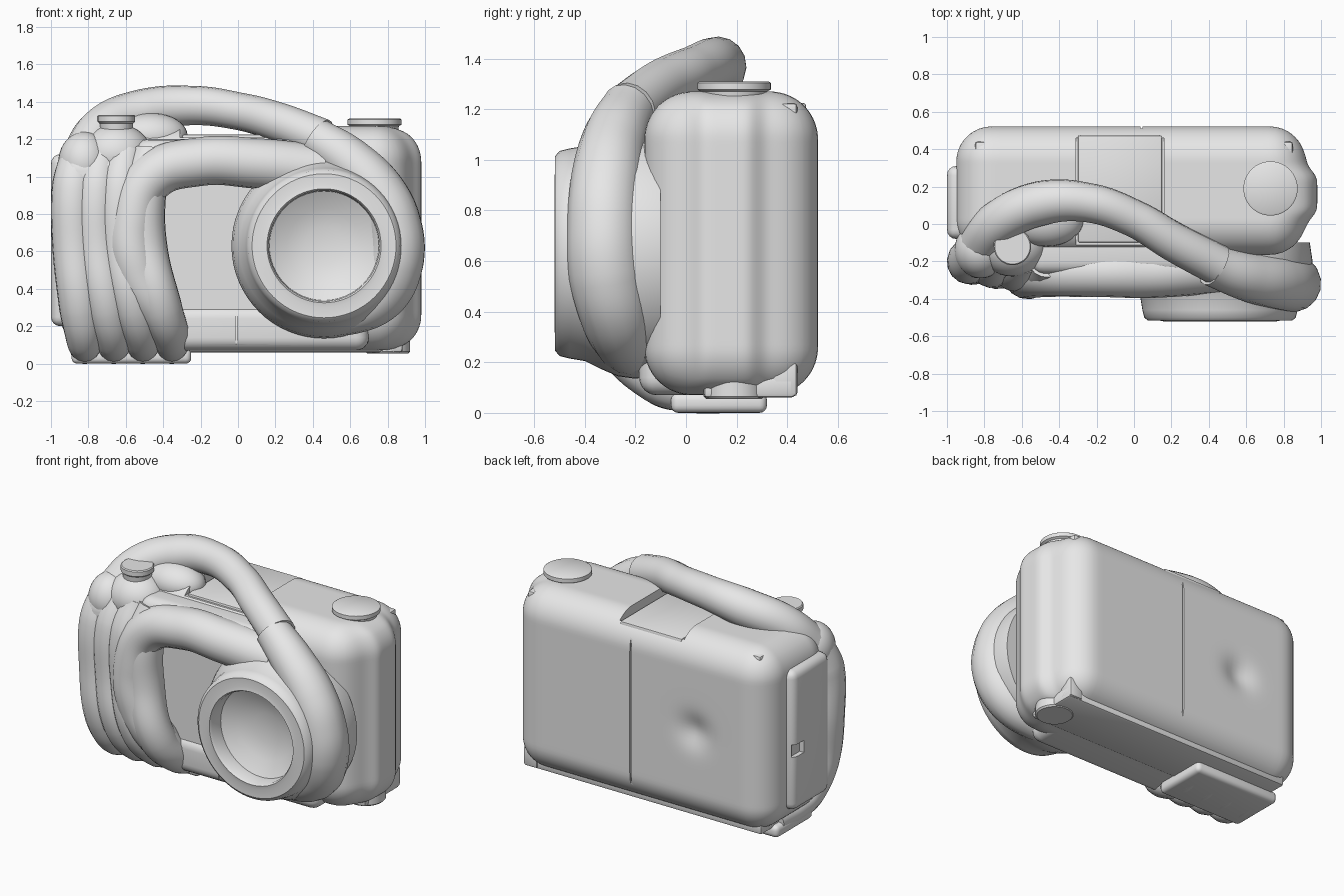
import bpy, bmesh, math
from mathutils import Vector, Matrix

old = bpy.data.objects.get("Cube")
if old:
    bpy.data.objects.remove(old, do_unlink=True)

grey = bpy.data.materials.new("light_grey")
grey.use_nodes = True
grey.diffuse_color = (0.8, 0.8, 0.8, 1)
for n in grey.node_tree.nodes:
    if n.type == 'BSDF_PRINCIPLED':
        n.inputs["Base Color"].default_value = (0.8, 0.8, 0.8, 1)


def activate(ob):
    for o in bpy.context.selected_objects:
        o.select_set(False)
    ob.select_set(True)
    bpy.context.view_layer.objects.active = ob


def finish(ob):
    activate(ob)
    bpy.ops.object.shade_smooth_by_angle(angle=math.radians(40))
    return ob


def from_bmesh(name, bm):
    bmesh.ops.recalc_face_normals(bm, faces=bm.faces)
    me = bpy.data.meshes.new(name)
    bm.to_mesh(me)
    bm.free()
    me.materials.append(grey)
    ob = bpy.data.objects.new(name, me)
    bpy.context.collection.objects.link(ob)
    return finish(ob)


def box(name, xs, ys, zs, bevel=0.0, segments=4):
    """Box given by its ranges, with rounded edges."""
    bm = bmesh.new()
    lo, hi = Vector((xs[0], ys[0], zs[0])), Vector((xs[1], ys[1], zs[1]))
    bmesh.ops.create_cube(bm, size=1)
    for v in bm.verts:
        v.co = (lo + hi) / 2 + v.co * (hi - lo)
    if bevel:
        bmesh.ops.bevel(bm, geom=bm.edges[:], offset=bevel, segments=segments,
                        profile=0.5, affect='EDGES')
    return from_bmesh(name, bm)


def soft_box(name, lo, hi, radius, cuts, shape):
    """Finely divided rounded box whose points are then moved by a rule."""
    lo, hi = Vector(lo), Vector(hi)
    bm = bmesh.new()
    bmesh.ops.create_cube(bm, size=1)
    bmesh.ops.subdivide_edges(bm, edges=bm.edges[:], cuts=cuts, use_grid_fill=True)
    for v in bm.verts:
        p = (lo + hi) / 2 + v.co * (hi - lo)
        core = Vector([min(max(c, a + radius), b - radius) for c, a, b in zip(p, lo, hi)])
        v.co = shape(core + (p - core).normalized() * radius)
    return from_bmesh(name, bm)


def blob(name, center, size):
    bm = bmesh.new()
    bmesh.ops.create_uvsphere(bm, u_segments=32, v_segments=20, radius=1)
    for v in bm.verts:
        v.co = Vector(center) + v.co * Vector(size)
    return from_bmesh(name, bm)


def lathe(name, profile, center, tilt=0):
    """Revolve (radius, height) points around z, then tilt about x."""
    bm = bmesh.new()
    vs = [bm.verts.new((r, 0, h)) for r, h in profile]
    es = [bm.edges.new(p) for p in zip(vs, vs[1:])]
    bmesh.ops.spin(bm, geom=vs + es, cent=(0, 0, 0), axis=(0, 0, 1),
                   angle=math.tau, steps=64, use_duplicate=False)
    bmesh.ops.remove_doubles(bm, verts=bm.verts, dist=0.0005)
    bm.transform(Matrix.Translation(center) @ Matrix.Rotation(math.radians(tilt), 4, 'X'))
    return from_bmesh(name, bm)


def tube(name, points):
    """Smooth tube through (x, y, z, radius) points."""
    cu = bpy.data.curves.new(name, 'CURVE')
    cu.dimensions = '3D'
    cu.bevel_depth = 1
    cu.bevel_resolution = 6
    cu.resolution_u = 10
    cu.use_fill_caps = True
    sp = cu.splines.new('BEZIER')
    sp.bezier_points.add(len(points) - 1)
    for bp, (x, y, z, r) in zip(sp.bezier_points, points):
        bp.co = (x, y, z)
        bp.radius = r
        bp.handle_left_type = bp.handle_right_type = 'AUTO'
    cu.materials.append(grey)
    ob = bpy.data.objects.new(name, cu)
    bpy.context.collection.objects.link(ob)
    activate(ob)
    bpy.ops.object.convert(target='MESH')
    return finish(bpy.context.view_layer.objects.active)


def cut(ob, cutter):
    m = ob.modifiers.new("cut", 'BOOLEAN')
    m.operation = 'DIFFERENCE'
    m.solver = 'EXACT'
    m.object = cutter
    activate(ob)
    bpy.ops.object.modifier_apply(modifier=m.name)
    bpy.data.objects.remove(cutter, do_unlink=True)
    finish(ob)


def body_shape(p):
    """Soft ridge down one end and a shallow dent in the back."""
    if p.x > 0.6:
        p.x += 0.065 / (1 + ((p.y - 0.16) / 0.13) ** 6) * min(1, (p.x - 0.6) / 0.25)
    if p.y > 0.45:
        d = math.hypot(p.x + 0.42, p.z - 0.66)
        p.y -= 0.04 * math.exp(-(d / 0.1) ** 2)
    return p


# Body with back seam and accessory recess
body = soft_box("body", (-0.95, -0.165, 0.07), (0.915, 0.522, 1.27), 0.19, 47, body_shape)
cut(body, box("seam_cutter", (0.035, 0.045), (0.51, 0.6), (0, 1.4)))
cut(body, box("recess_cutter", (-0.31, 0.16), (-0.3, 0.46), (1.21, 1.4)))
box("accessory_plate", (-0.3, 0.15), (-0.1, 0.475), (1.12, 1.225), 0.012, 2)

# Side door with a notch
door = box("side_door", (-1.0, -0.8), (-0.08, 0.31), (0.2, 1.12), 0.05)
cut(door, box("notch_cutter", (-1.1, -0.97), (0.2, 0.3), (0.56, 0.64)))

# Base
box("base_plate", (-0.85, 0.88), (0.07, 0.43), (0.06, 0.14), 0.015, 2)
sill = box("front_sill", (-0.42, 0.7), (-0.185, 0.2), (0.07, 0.31), 0.07, 6)
cut(sill, box("sill_seam_cutter", (-0.014, -0.006), (-0.3, -0.175), (0, 0.4)))
lathe("base_knob", [(0, 0), (0.11, 0), (0.12, 0.01), (0.12, 0.07), (0, 0.07)],
      (0.8, 0.19, 0.055))

# Strap lugs at the corners
box("lug_left_top", (0.78, 0.85), (0.35, 0.44), (1.12, 1.225), 0.015, 2)
box("lug_right_top", (-0.85, -0.73), (0.25, 0.44), (1.08, 1.24), 0.015, 2)
box("lug_left_bottom", (0.78, 0.88), (0.34, 0.44), (0.065, 0.2), 0.015, 2)

# Buttons
button = [(0, 0), (0.85, 0), (0.9, 0.5), (1, 0.6), (1, 0.93), (0.94, 1), (0, 1)]
for name, r, h, pos in (("dial", 0.145, 0.08, (0.73, 0.19, 1.23)),
                        ("shutter_button", 0.1, 0.09, (-0.65, -0.12, 1.24))):
    lathe(name, [(a * r, b * h) for a, b in button], pos)

# Lens barrel with hollow front and dished glass
lathe("lens", [(0, 0.1), (0.48, 0.1), (0.495, 0.2), (0.485, 0.27), (0.455, 0.34),
               (0.425, 0.4), (0.415, 0.46), (0.405, 0.5), (0.385, 0.517), (0.33, 0.515),
               (0.305, 0.52), (0.296, 0.505), (0.292, 0.42), (0.2, 0.37),
               (0.1, 0.345), (0, 0.34)], (0.46, 0, 0.63), 90)

# Carry handle over the top, and the thicker band beside the lens
tube("handle", [(-0.84, -0.14, 1.08, 0.12), (-0.72, 0.01, 1.26, 0.12),
                (-0.5, 0.11, 1.35, 0.12), (-0.25, 0.115, 1.38, 0.105),
                (0.0, 0.03, 1.35, 0.1), (0.22, -0.1, 1.29, 0.105),
                (0.45, -0.22, 1.2, 0.11)])
tube("lens_band", [(0.41, -0.22, 1.21, 0.11), (0.6, -0.28, 1.08, 0.13),
                   (0.75, -0.31, 0.92, 0.145), (0.83, -0.32, 0.75, 0.15),
                   (0.84, -0.31, 0.55, 0.155), (0.77, -0.27, 0.38, 0.145),
                   (0.6, -0.23, 0.28, 0.125), (0.4, -0.2, 0.26, 0.1)])

# Ribbed grip that curls under the base
for i in range(4):
    top, low = -0.875 + 0.125 * i, -0.82 + 0.155 * i
    y = -0.19 - 0.02 * i
    tube("grip_rib_%d" % (i + 1),
         [(low, 0.25, 0.075, 0.07), (low, 0.0, 0.085, 0.08), (low, -0.1, 0.13, 0.1),
          (low * 0.6 + top * 0.4, y, 0.3, 0.115), (top, y - 0.01, 0.65, 0.12),
          (top, y, 0.95, 0.12), (top + 0.03, y + 0.06, 1.13, 0.1)])
box("grip_core", (-0.94, -0.47), (-0.29, 0.0), (0.25, 1.12), 0.09)
box("grip_foot", (-0.89, -0.25), (-0.06, 0.32), (0.0, 0.08), 0.03)
blob("button_mound", (-0.65, -0.11, 1.12), (0.19, 0.17, 0.16))
blob("grip_shoulder", (-0.82, -0.14, 1.08), (0.14, 0.15, 0.16))
blob("handle_fillet", (-0.47, 0.02, 1.22), (0.2, 0.14, 0.12))

# Arch framing the front window
tube("front_arch", [(-0.34, -0.08, 0.13, 0.09), (-0.42, -0.22, 0.28, 0.12),
                    (-0.54, -0.27, 0.5, 0.125), (-0.565, -0.27, 0.75, 0.13),
                    (-0.47, -0.26, 0.99, 0.13), (-0.2, -0.26, 1.08, 0.13),
                    (0.1, -0.26, 1.07, 0.135), (0.45, -0.23, 1.03, 0.14)])
box("arch_backing", (-0.55, 0.5), (-0.27, 0.0), (0.97, 1.2), 0.07)
